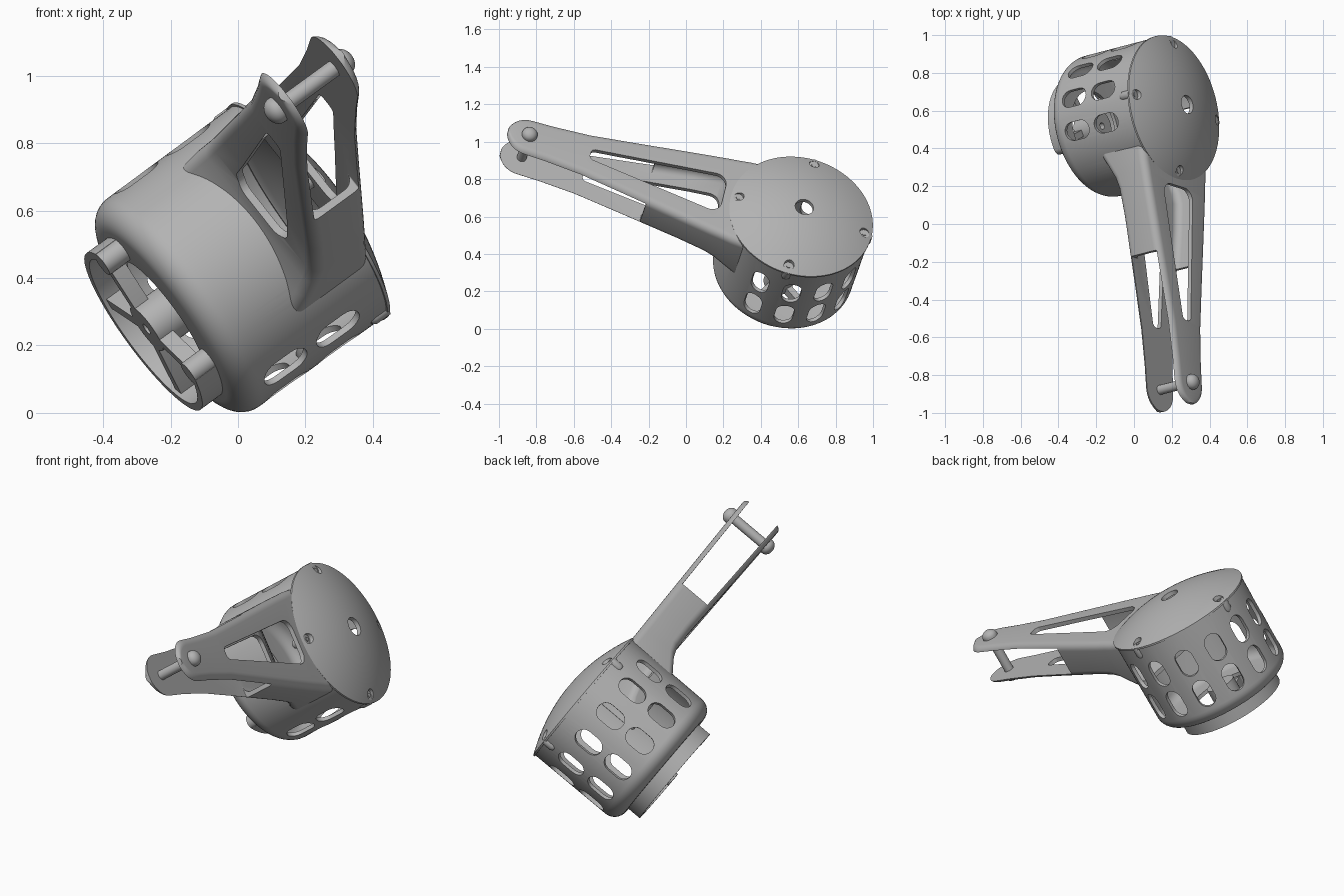
import bpy, bmesh
from math import sin, cos, pi, radians
from mathutils import Matrix, Vector

old = bpy.data.objects.get("Cube")
if old:
    bpy.data.objects.remove(old)

grey = bpy.data.materials.new("plain_grey")
grey.use_nodes = True
GREY = (0.45, 0.45, 0.45, 1)
grey.diffuse_color = GREY
grey.node_tree.nodes["Principled BSDF"].inputs["Base Color"].default_value = GREY

# Local frame: x along the arm, z along the drum axis out of the cap, origin at cap rim
axis = Vector((0.79, 0.2, 0.575)).normalized()
arm_dir = Vector((0.043, -0.961, 0.274))
arm_dir = (arm_dir - axis * arm_dir.dot(axis)).normalized()
side = axis.cross(arm_dir)
FRAME = Matrix((arm_dir, side, axis)).transposed().to_4x4()
FRAME.translation = (0.212, 0.615, 0.60)


def new_object(name, bm):
    bmesh.ops.recalc_face_normals(bm, faces=bm.faces)
    mesh = bpy.data.meshes.new(name)
    bm.to_mesh(mesh)
    bm.free()
    mesh.materials.append(grey)
    ob = bpy.data.objects.new(name, mesh)
    bpy.context.collection.objects.link(ob)
    ob.matrix_world = FRAME
    return ob


def skin(bm, rings, closed):
    """Join successive vertex rings with quads; cap the two ends if not closed."""
    rings = [[bm.verts.new(p) for p in ring] for ring in rings]
    pairs = list(zip(rings, rings[1:]))
    if closed:
        pairs.append((rings[-1], rings[0]))
    else:
        bm.faces.new(rings[0])
        bm.faces.new(rings[-1])
    for p, q in pairs:
        for i in range(len(p)):
            j = (i + 1) % len(p)
            bm.faces.new((p[i], p[j], q[j], q[i]))


def lathe(name, profile, start=0, end=360, steps=96, centre=(0, 0)):
    """Turn a closed (radius, height) profile about the axis."""
    bm = bmesh.new()
    full = end - start == 360
    rings = []
    for i in range(steps if full else steps + 1):
        t = radians(start + (end - start) * i / steps)
        rings.append([(centre[0] + r * cos(t), centre[1] + r * sin(t), h) for r, h in profile])
    skin(bm, rings, full)
    bmesh.ops.remove_doubles(bm, verts=bm.verts, dist=1e-5)
    return new_object(name, bm)


def add_hull(bm, discs, z0, z1, matrix=Matrix(), n=24):
    """Convex block wrapped around discs (x, y, radius) between two heights."""
    pts = [bm.verts.new(matrix @ Vector((x + r * cos(2 * pi * i / n), y + r * sin(2 * pi * i / n), z)))
           for x, y, r in discs for i in range(n) for z in (z0, z1)]
    res = bmesh.ops.convex_hull(bm, input=pts)
    junk = {v for v in res["geom_interior"] + res["geom_unused"] if isinstance(v, bmesh.types.BMVert)}
    bmesh.ops.delete(bm, geom=list(junk), context='VERTS')


def hull(name, discs, z0, z1, matrix=Matrix()):
    bm = bmesh.new()
    add_hull(bm, discs, z0, z1, matrix)
    return new_object(name, bm)


def arm_top(x):
    """The upper plate rises gently from the cap rim to the tip."""
    return 0.028 * max(0, x - 0.3) - 0.002


def arm_loft(name, sections, inset=0.0):
    """Rounded-box loft along x through (x, half width, bottom height)."""
    bm = bmesh.new()
    rings = []
    for x, w, low in sections:
        w, lo, hi = w - inset, low + inset, arm_top(x) - inset
        r = min(0.04, w * 0.9)
        ring = []
        for sy, z, a0 in ((1, hi, 0), (-1, hi, 90), (-1, lo, 180), (1, lo, 270)):
            cz = z - r if z == hi else z + r
            for k in range(7):
                t = radians(a0 + 15 * k)
                ring.append((x, sy * (w - r) + r * cos(t), cz + r * sin(t)))
        rings.append(ring)
    skin(bm, rings, False)
    return new_object(name, bm)


def cut(target, *cutters):
    for c in cutters:
        c.hide_render = True
        m = target.modifiers.new("cut", 'BOOLEAN')
        m.operation, m.solver, m.object = 'DIFFERENCE', 'EXACT', c
    bpy.context.view_layer.update()
    dg = bpy.context.evaluated_depsgraph_get()
    mesh = bpy.data.meshes.new_from_object(target.evaluated_get(dg))
    target.modifiers.clear()
    target.data = mesh


def polar(radius, angle):
    return radius * cos(radians(angle)), radius * sin(radians(angle))


# Drum shell with a rounded lower corner and a hole in the floor
def corner(r, n=8):
    return [(0.307 + r * cos(t), -0.472 - r * sin(t)) for t in (pi / 2 * i / n for i in range(n + 1))]

drum = lathe("drum", [(0.385, 0.0)] + corner(0.075) + [(0.2, -0.547), (0.2, -0.527)]
             + corner(0.055)[::-1] + [(0.364, 0.0)])

# Two rows of vent slots around the drum, leaving the arm side plain
bm = bmesh.new()
for k in range(-4, 5):
    turn = Matrix.Rotation(radians(180 + 27 * k), 4, 'Z') @ Matrix.Rotation(pi / 2, 4, 'Y')
    for depth in (0.18, 0.375):
        add_hull(bm, [(depth - 0.03, 0, 0.049), (depth + 0.03, 0, 0.049)], 0.3, 0.45, turn)
vents = new_object("vent_cutter", bm)

# Forked arm: one hollow loft, opened along its sides and slotted through both plates
TIP, TIP_R = 1.518, 0.118
root = [(0.25, 0.285, -0.30), (0.33, 0.278, -0.255), (0.39, 0.268, -0.225), (0.45, 0.26, -0.208),
        (0.6, 0.236, -0.2), (0.8, 0.203, -0.2), (0.95, 0.178, -0.2)]
tip = [(TIP + TIP_R * sin(t), TIP_R * cos(t), -0.2) for t in (radians(10 * i) for i in range(9))]
arm = arm_loft("forked_arm", root + [(1.2, 0.138, -0.2), (1.4, 0.122, -0.2)] + tip)
hollow = arm_loft("hollow_cutter", [(0.2, 0.285, -0.30)] + root, 0.023)
gap = hull("gap_cutter", [(x, z, 0.004) for x in (0.825, 2) for z in (arm_top(x) - 0.028, -0.173)], -1, 1,
           Matrix.Rotation(pi / 2, 4, 'X'))
window = hull("window_cutter", [(0.49, -0.062, 0.06), (0.49, 0.062, 0.06), (1.15, -0.01, 0.026),
                                (1.15, 0.01, 0.026)], -0.5, 0.3)
cut(arm, hollow, gap, window)
cut(drum, vents, hollow)

# Domed cap with a centre hole and four screw pockets
radii = [0.05 + 0.342 * i / 16 for i in range(17)]
dome = lambda r: 0.09 * (1 - (r / 0.392) ** 2)
cap = lathe("domed_cap", [(r, dome(r)) for r in radii] + [(0.392, -0.01), (0.355, -0.01)]
            + [(r, dome(r) - 0.024) for r in radii[-3::-1]])
bm = bmesh.new()
for k in range(4):
    add_hull(bm, [(*polar(0.35, 90 * k), 0.027)], 0.006, 0.1)
pockets = new_object("pocket_cutter", bm)
cut(cap, pockets)

parts = [drum, arm, cap]
for k in range(4):
    pos = polar(0.35, 90 * k)
    parts.append(hull(f"cap_screw_{k + 1}", [(*pos, 0.012)], -0.02, 0.01))
    pos = polar(0.372, 90 * k)
    parts.append(lathe(f"screw_boss_{k + 1}", [(0, -0.002), (0.025, -0.002), (0.025, -0.05),
                                               (0.018, -0.064), (0, -0.07)], steps=24, centre=pos))

# Open collar below the drum, ending in two round lugs
parts.append(lathe("collar", [(0.262, -0.53), (0.287, -0.53), (0.287, -0.622), (0.262, -0.622)], 58, 302))
for label, ang in (("left", 58), ("right", -58)):
    parts.append(hull(f"{label}_lug", [(*polar(0.248, ang), 0.038)], -0.622, -0.53))

# Hub and spokes across the collar
parts.append(lathe("hub", [(0.018, -0.48), (0.08, -0.48), (0.08, -0.61), (0.018, -0.61)], steps=40))
for k, a in enumerate((62, 140, 220, 298)):
    parts.append(hull(f"spoke_{k + 1}", [(*polar(0.06, a), 0.018), (*polar(0.262, a), 0.018)], -0.61, -0.56))

# Cross bolt with a domed head at each end
parts.append(hull("bolt_shaft", [(TIP, 0, 0.026)], -0.21, 0.04))
for label, z, s in (("upper", arm_top(TIP) - 0.002, 1), ("lower", -0.198, -1)):
    arc = [(0.042 * cos(t), z + s * (0.01 + 0.034 * sin(t))) for t in (pi / 16 * i for i in range(9))]
    parts.append(lathe(f"{label}_bolt_head", [(0, z), (0.042, z)] + arc, steps=32, centre=(TIP, 0)))

for c in (vents, hollow, gap, window, pockets):
    bpy.data.objects.remove(c)

# Smooth shading with crisp edges
bpy.ops.object.select_all(action='DESELECT')
for ob in parts:
    ob.select_set(True)
bpy.context.view_layer.objects.active = drum
bpy.ops.object.shade_smooth_by_angle(angle=radians(30))
